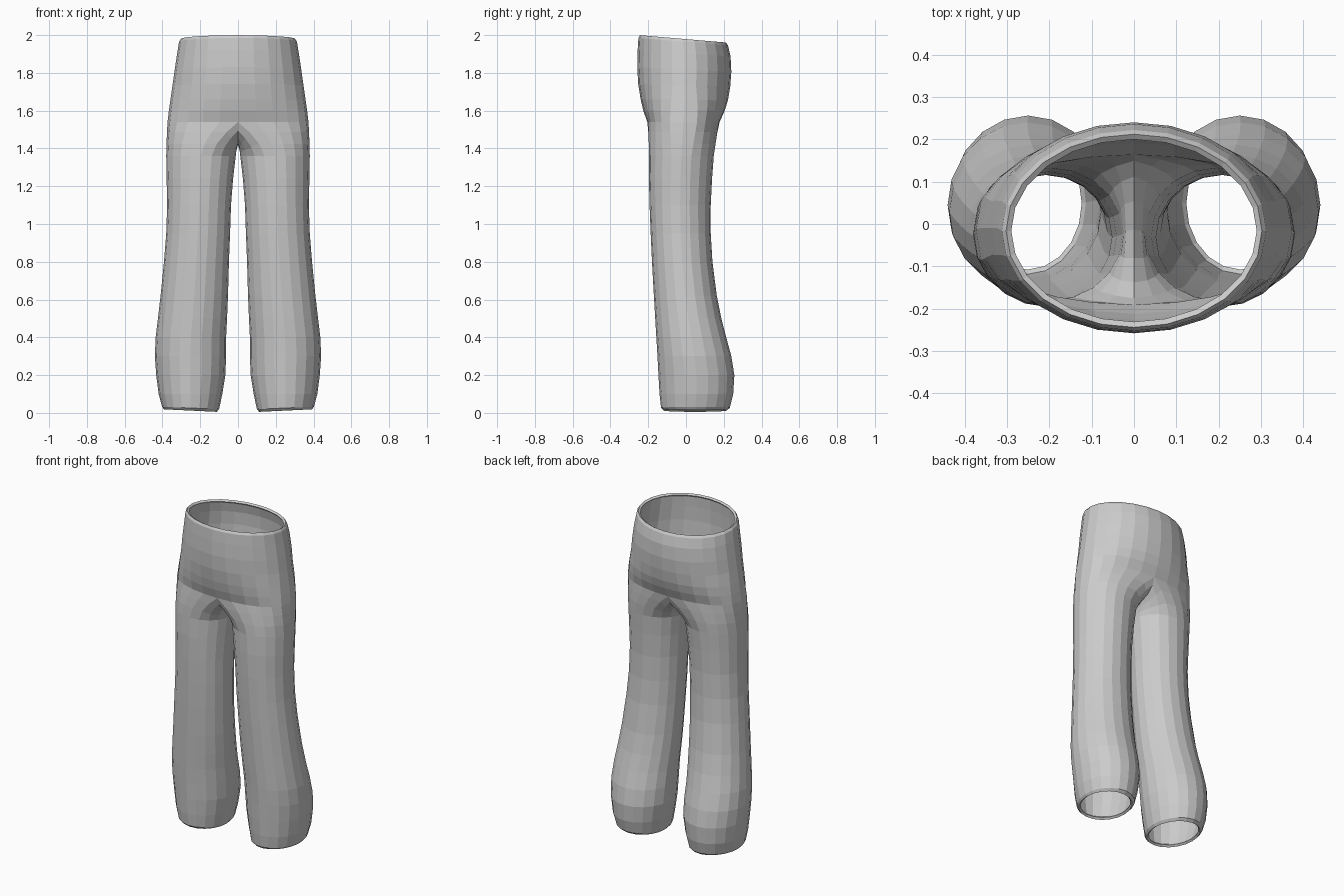
import bpy, bmesh
from math import sin, cos, pi, radians
from mathutils import Vector

if "Cube" in bpy.data.objects:
    bpy.data.objects.remove(bpy.data.objects["Cube"])

SIDES, OUTER = 20, 12   # points round a leg; segments that carry on up into the hips

# leg: z, inner x, outer x, front y, back y
LEG = [(0.005, .112, .392, -.118, .215), (0.02, .10, .402, -.132, .232),
       (0.10, .083, .42, -.14, .25), (0.20, .067, .433, -.146, .256),
       (0.30, .063, .44, -.151, .24), (0.40, .063, .436, -.157, .213),
       (0.50, .058, .424, -.163, .187), (0.62, .053, .41, -.17, .163),
       (0.80, .048, .392, -.18, .14), (0.95, .042, .38, -.187, .131),
       (1.10, .037, .375, -.193, .131), (1.24, .026, .378, -.196, .138),
       (1.36, .012, .38, -.195, .147)]
# hips: z, half width, front y, back y, squareness
HIPS = [(1.60, .366, -.226, .205, .82), (1.66, .358, -.24, .222, .9),
        (1.74, .347, -.253, .234, 1), (1.83, .335, -.258, .240, 1),
        (1.92, .322, -.256, .236, 1), (1.985, .312, -.252, .222, 1),
        (2.0, .302, -.244, .212, 1)]


def leg_ring(z, xi, xo, yf, yb):
    pts = []
    for i in range(SIDES):
        a = radians(-108 + 360 * i / SIDES)
        x = (xi + xo) / 2 + (xo - xi) / 2 * cos(a)
        y = (yf + yb) / 2 + (yb - yf) / 2 * sin(a)
        hem = max(0, 1 - z / 0.1) * (x - 0.1) * 0.05
        pts.append(Vector((x, y, z + hem)))
    return pts


def hip_arc(z, w, yf, yb, e):
    pts = []
    for i in range(OUTER + 1):
        a = pi * i / OUTER
        c = cos(a)
        s = -1 if c > 0 else 1
        y = (yf + yb) / 2 + s * (yb - yf) / 2 * abs(c) ** e
        x = 0 if i in (0, OUTER) else w * sin(a)
        drop = max(0, (z - 1.6) / 0.4) * (y + 0.25) * 0.085   # waist slopes to the back
        pts.append(Vector((x, y, z - drop)))
    return pts


# Ring where leg meets hips: outer arc plus the crotch curve on the centre line
crotch = hip_arc(1.54, .373, -.205, .178, .72)
inner = SIDES - OUTER
for k in range(1, inner):
    t = pi * k / inner
    crotch.append(Vector((0, -.013 + .19 * cos(t), 1.54 - .12 * sin(t))))

rings = [leg_ring(*r) for r in LEG]
top = rings[-1]
for t in (0.35, 0.7):
    ring = []
    for a, b in zip(top, crotch):
        p = a.lerp(b, t)
        p.x = a.x + (b.x - a.x) * t ** 1.6
        ring.append(p)
    rings.append(ring)
rings.append(crotch)

bm = bmesh.new()
rows = [[bm.verts.new(p) for p in r] for r in rings]
for lo, hi in zip(rows, rows[1:]):
    for i in range(SIDES):
        j = (i + 1) % SIDES
        bm.faces.new((lo[i], lo[j], hi[j], hi[i]))
lo = rows[-1]
for r in HIPS:
    hi = [bm.verts.new(p) for p in hip_arc(*r)]
    for i in range(OUTER):
        bm.faces.new((lo[i], lo[i + 1], hi[i + 1], hi[i]))
    lo = hi
bmesh.ops.recalc_face_normals(bm, faces=bm.faces)

mesh = bpy.data.meshes.new("trousers")
bm.to_mesh(mesh)
bm.free()
trousers = bpy.data.objects.new("trousers", mesh)
bpy.context.collection.objects.link(trousers)

# Second leg and cloth thickness
mirror = trousers.modifiers.new("mirror", 'MIRROR')
mirror.use_clip = True
mirror.merge_threshold = 0.001
cloth = trousers.modifiers.new("cloth", 'SOLIDIFY')
cloth.thickness = 0.015
cloth.offset = -1
